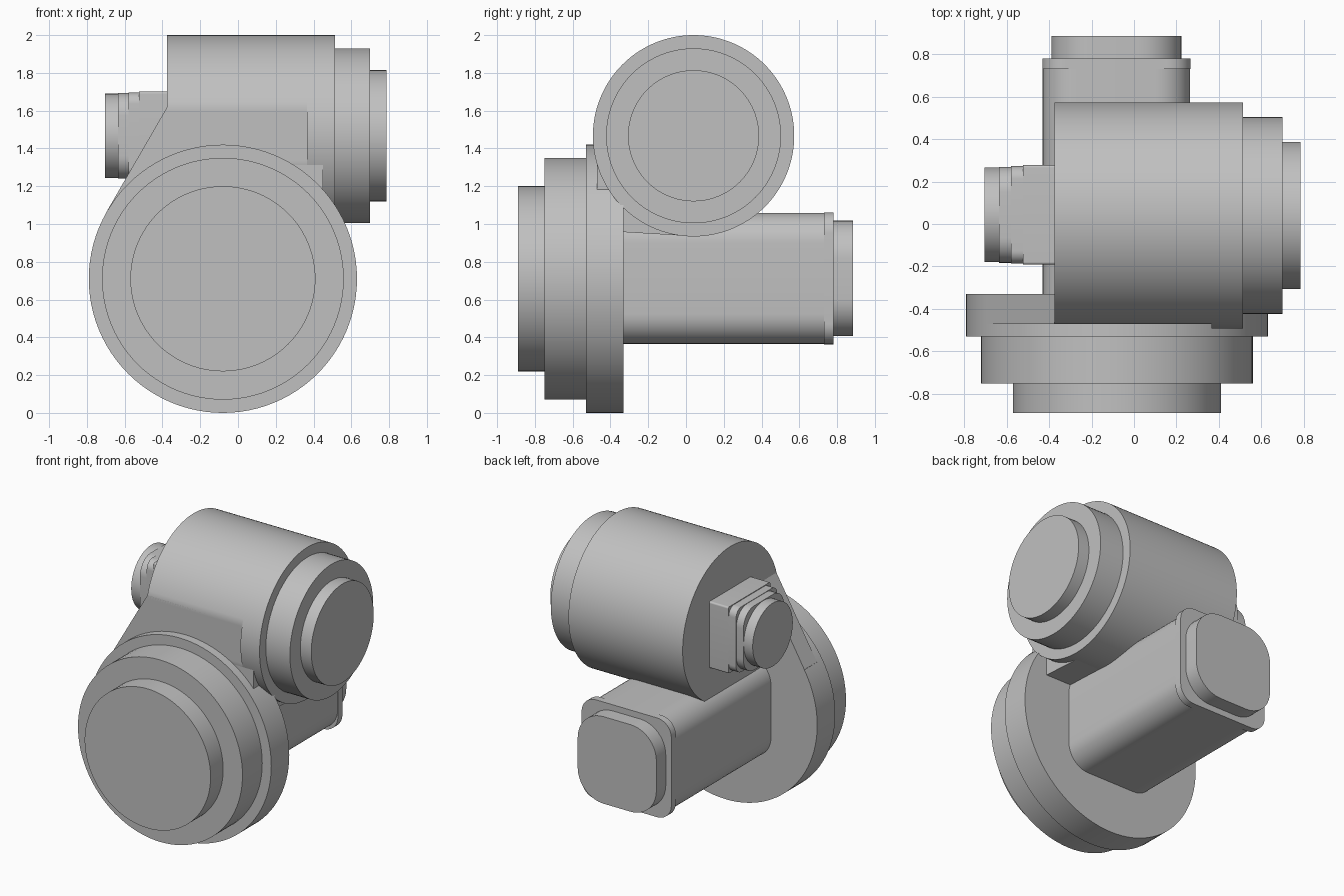
import bpy
from math import cos, sin, pi, radians

if "Cube" in bpy.data.objects:
    bpy.data.objects.remove(bpy.data.objects["Cube"])

grey = bpy.data.materials.new("plain grey")
grey.use_nodes = True
grey.diffuse_color = (0.53, 0.53, 0.53, 1)
grey.node_tree.nodes["Principled BSDF"].inputs["Base Color"].default_value = (0.53, 0.53, 0.53, 1)


def circle(cu, cz, r, n=96):
    return [(cu + r * cos(2 * pi * i / n), cz + r * sin(2 * pi * i / n)) for i in range(n)]


def rounded(cu, cz, half, r, n=10):
    """Square outline with rounded corners."""
    pts = []
    for q, (su, sz) in enumerate(((1, 1), (-1, 1), (-1, -1), (1, -1))):
        for i in range(n + 1):
            a = pi / 2 * (q + i / n)
            pts.append((cu + su * (half - r) + r * cos(a), cz + sz * (half - r) + r * sin(a)))
    return pts


def extrude(name, outline, axis, start, end):
    """Extrude an outline (horizontal, z) along x or y."""
    n = len(outline)
    verts = [(t, u, z) if axis == "x" else (u, t, z) for t in (start, end) for u, z in outline]
    faces = [tuple(range(n)), tuple(range(2 * n - 1, n - 1, -1))]
    faces += [(i, i + n, (i + 1) % n + n, (i + 1) % n) for i in range(n)]
    mesh = bpy.data.meshes.new(name)
    mesh.from_pydata(verts, [], faces)
    mesh.materials.append(grey)
    obj = bpy.data.objects.new(name, mesh)
    bpy.context.collection.objects.link(obj)
    bpy.ops.object.select_all(action="DESELECT")
    obj.select_set(True)
    bpy.context.view_layer.objects.active = obj
    # Consistent outward normals
    bpy.ops.object.mode_set(mode="EDIT")
    bpy.ops.mesh.select_all(action="SELECT")
    bpy.ops.mesh.normals_make_consistent(inside=False)
    bpy.ops.object.mode_set(mode="OBJECT")
    bpy.ops.object.shade_smooth_by_angle(angle=radians(30))
    return obj


# Stepped front wheel, along y
WX, WZ = -0.08, 0.71
for name, r, y0, y1 in (("wheel_rim", 0.71, -0.53, -0.33),
                        ("wheel_step", 0.64, -0.75, -0.53),
                        ("wheel_cap", 0.49, -0.89, -0.75)):
    extrude(name, circle(WX, WZ, r), "y", y0, y1)

# Rear motor with its flange and end plug
MX, MZ = -0.083, 0.712
for name, half, r, y0, y1 in (("motor_body", 0.347, 0.16, -0.34, 0.73),
                              ("motor_flange", 0.349, 0.11, 0.73, 0.78),
                              ("motor_plug", 0.306, 0.2, 0.78, 0.885)):
    extrude(name, rounded(MX, MZ, half, r), "y", y0, y1)

# Upper drum along x; its main length is planed flat at the front
DY, DZ, FLAT = 0.04, 1.467, -0.47
drum = circle(DY, DZ, 0.533, 128)
extrude("drum_body", [(max(y, FLAT), z) for y, z in drum], "x", -0.375, 0.365)
extrude("drum_collar", drum, "x", 0.365, 0.513)
extrude("drum_step", circle(DY, DZ, 0.463), "x", 0.513, 0.70)
extrude("drum_cap", circle(DY, DZ, 0.347), "x", 0.70, 0.785)

# Bracket plate tapering from the drum to the wheel
extrude("bracket_plate", [(-0.375, 1.62), (0.365, 1.62), (0.365, 1.33), (0.45, 1.33),
                          (0.45, 1.16), (0.54, 1.04), (0.4, 0.8), (-0.6, 0.8),
                          (-0.69, 1.075)], "y", FLAT, -0.33)

# Web filling the gap below the drum
extrude("bracket_web", [(-0.46, 0.965), (0.04, 0.935), (0.04, 1.33), (-0.46, 1.33)],
        "x", -0.374, 0.45)

# Connector on the drum end
for name, half, r, x0, x1 in (("connector_base", 0.234, 0.012, -0.523, -0.37),
                              ("connector_neck", 0.229, 0.06, -0.58, -0.523),
                              ("connector_flange", 0.226, 0.12, -0.635, -0.58)):
    extrude(name, rounded(0.043, DZ, half, r), "x", x0, x1)
extrude("connector_cap", circle(0.043, DZ, 0.223, 64), "x", -0.705, -0.635)
